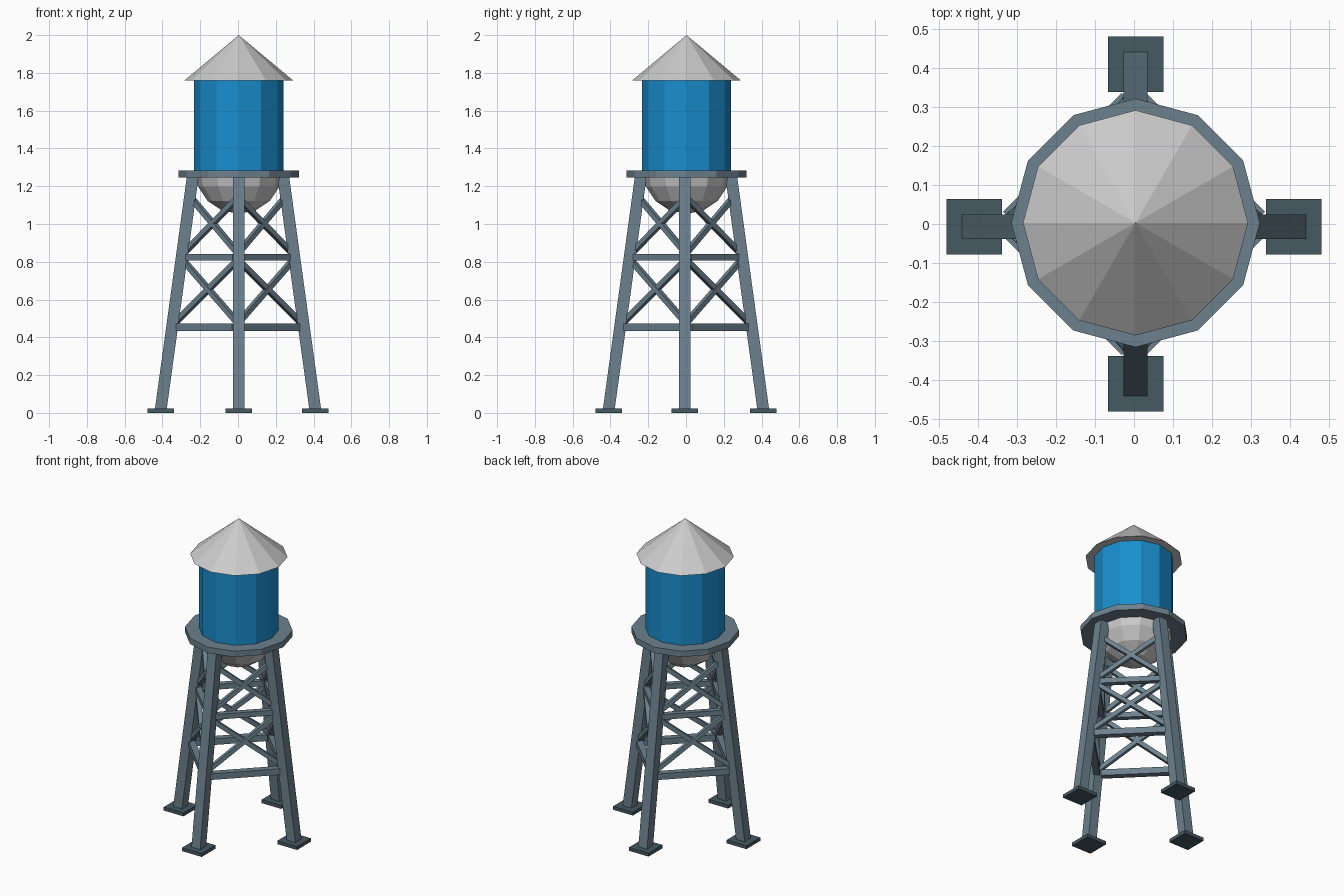
import bpy, bmesh, math
from mathutils import Vector, Matrix

if "Cube" in bpy.data.objects:
    bpy.data.objects.remove(bpy.data.objects["Cube"])


def material(name, rgb):
    m = bpy.data.materials.new(name)
    m.diffuse_color = (*rgb, 1)
    m.use_nodes = True
    m.node_tree.nodes["Principled BSDF"].inputs["Base Color"].default_value = m.diffuse_color
    return m


BLUE = material("tank_blue", (0.01, 0.27, 0.62))
STEEL = material("steel", (0.15, 0.22, 0.27))
DARK = material("dark_steel", (0.06, 0.10, 0.12))
CENTER = Vector((0.004, 0.003, 0))


def finish(name, bm, mat=None):
    bmesh.ops.recalc_face_normals(bm, faces=bm.faces)
    me = bpy.data.meshes.new(name)
    bm.to_mesh(me)
    bm.free()
    ob = bpy.data.objects.new(name, me)
    bpy.context.collection.objects.link(ob)
    if mat:
        me.materials.append(mat)
    return ob


def lathe(name, profile, mat=None, sides=12):
    """Closed (radius, z) profile turned into a faceted solid."""
    bm = bmesh.new()
    vs = [bm.verts.new((r, 0, z)) for r, z in profile]
    es = [bm.edges.new(p) for p in zip(vs, vs[1:])]
    bmesh.ops.spin(bm, geom=vs + es, cent=(0, 0, 0), axis=(0, 0, 1),
                   angle=math.tau, steps=sides, use_duplicate=False)
    bmesh.ops.remove_doubles(bm, verts=bm.verts, dist=1e-4)
    ob = finish(name, bm, mat)
    ob.location = CENTER
    return ob


def beam(name, a, b, thick, side, mat=STEEL):
    """Square bar from a to b, one face turned towards 'side'."""
    a, b = Vector(a), Vector(b)
    d = (b - a).normalized()
    u = Vector(side)
    u = (u - d * u.dot(d)).normalized()
    rot = Matrix((u, d.cross(u), d)).transposed().to_4x4()
    bm = bmesh.new()
    bmesh.ops.create_cube(bm, size=1, matrix=Matrix.Translation((a + b) / 2) @ rot
                          @ Matrix.Diagonal((thick, thick, (b - a).length, 1)))
    return finish(name, bm, mat)


# Roof, tank, platform and rounded tank bottom
lathe("roof", [(0, 1.76), (0.288, 1.76), (0, 2.0)])
lathe("tank", [(0, 1.27), (0.236, 1.27), (0.236, 1.765), (0, 1.765)], BLUE)
lathe("platform", [(0, 1.245), (0.318, 1.245), (0.318, 1.283), (0, 1.283)], STEEL)
R = 0.233
bowl = [(R * math.cos(math.radians(t)), 1.287 - R * math.sin(math.radians(t)))
        for t in (5, 22.5, 45, 67.5)]
lathe("tank_bottom", [(0, 1.267)] + bowl + [(0, 1.287 - R)])

# Four sides: leg, foot pad, and bracing to the next leg
for i, label in enumerate(("right", "back", "left", "front")):
    p = Vector((round(math.cos(i * math.pi / 2)), round(math.sin(i * math.pi / 2)), 0))
    q = Vector((-p.y, p.x, 0))
    out = p + q

    def at(direction, r, z):
        return direction * r + Vector((0, 0, z))

    def brace(name, r1, z1, r2, z2, thick, trim):
        a, b = at(p, r1, z1), at(q, r2, z2)
        d = (b - a).normalized() * trim
        return beam(name, a + d, b - d, thick, out)

    shift = Vector((0.004, 0, 0)) if i % 2 else Vector((0, -0.007, 0))
    parts = [beam(label + "_leg", at(p, 0.41, 0.01), at(p, 0.239, 1.255), 0.062, p)]
    bm = bmesh.new()
    bmesh.ops.create_cube(bm, size=1, matrix=Matrix.Translation(at(p, 0.409, 0.011))
                          @ Matrix.Diagonal((0.142, 0.142, 0.022, 1)))
    parts.append(finish(label + "_foot", bm, DARK))
    for ob in parts:
        ob.location = shift

    # Horizontal struts
    brace(label + "_lower_strut", 0.338, 0.453, 0.338, 0.453, 0.04, 0.024)
    brace(label + "_upper_strut", 0.292, 0.823, 0.292, 0.823, 0.034, 0.024)
    # Crossed diagonals in two bays
    for bay, r1, z1, r2, z2 in (("lower", 0.335, 0.475, 0.292, 0.81),
                                ("upper", 0.288, 0.845, 0.249, 1.14)):
        brace(f"{label}_{bay}_diagonal_a", r1, z1, r2, z2, 0.027, 0.012)
        brace(f"{label}_{bay}_diagonal_b", r2, z2, r1, z1, 0.027, 0.012)
